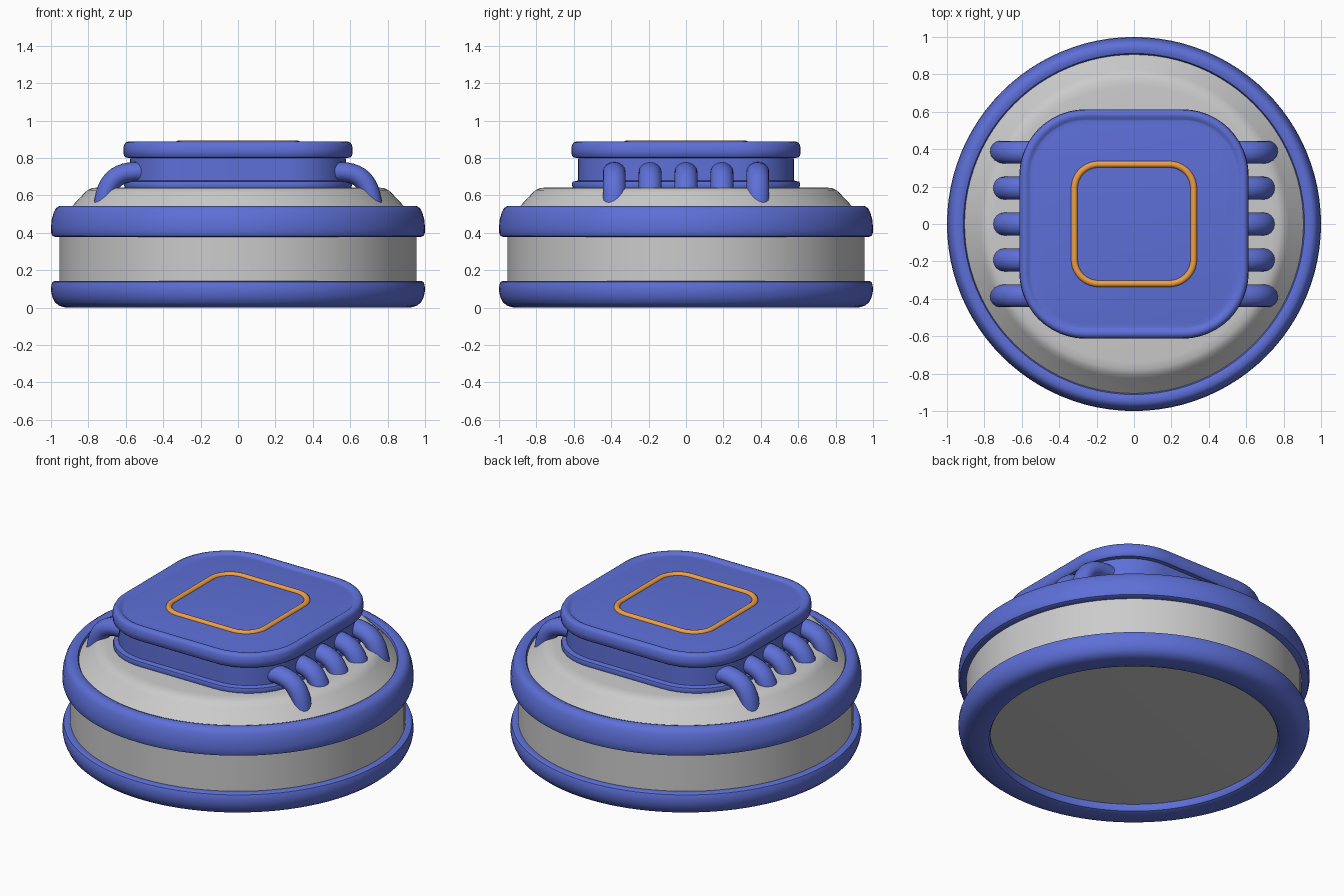
import bpy, bmesh, math

if "Cube" in bpy.data.objects:
    bpy.data.objects.remove(bpy.data.objects["Cube"])

BLUE = bpy.data.materials.new("blue")
BLUE.diffuse_color = (0.11, 0.16, 0.68, 1)
BLUE.use_nodes = True
BLUE.node_tree.nodes["Principled BSDF"].inputs["Base Color"].default_value = BLUE.diffuse_color
ORANGE = bpy.data.materials.new("orange")
ORANGE.diffuse_color = (0.85, 0.35, 0.06, 1)
ORANGE.use_nodes = True
ORANGE.node_tree.nodes["Principled BSDF"].inputs["Base Color"].default_value = ORANGE.diffuse_color


def finish(bm, name, mat, angle=40):
    bmesh.ops.remove_doubles(bm, verts=bm.verts, dist=1e-5)
    bmesh.ops.recalc_face_normals(bm, faces=bm.faces)
    me = bpy.data.meshes.new(name)
    bm.to_mesh(me)
    bm.free()
    ob = bpy.data.objects.new(name, me)
    bpy.context.collection.objects.link(ob)
    if mat:
        me.materials.append(mat)
    bpy.ops.object.select_all(action='DESELECT')
    ob.select_set(True)
    bpy.context.view_layer.objects.active = ob
    bpy.ops.object.shade_smooth_by_angle(angle=math.radians(angle))
    return ob


def skin(bm, rings, closed):
    """Join successive rings; close the profile or cap both ends."""
    pairs = list(zip(rings, rings[1:]))
    if closed:
        pairs.append((rings[-1], rings[0]))
    else:
        bm.faces.new(rings[0])
        bm.faces.new(rings[-1])
    for a, b in pairs:
        for i in range(len(a)):
            j = (i + 1) % len(a)
            bm.faces.new((a[i], a[j], b[j], b[i]))


def sweep(name, profile, core=0.0, closed=False, mat=None, seg=24):
    """Sweep (half width, z) points round a rounded square; core 0 is a circle."""
    bm = bmesh.new()
    rings = []
    for half, z in profile:
        r, ring = half - core, []
        for q in range(4):
            mid = math.pi / 4 + q * math.pi / 2
            cx = core * math.copysign(1, math.cos(mid))
            cy = core * math.copysign(1, math.sin(mid))
            # circles share the quadrant ends
            for k in range(seg + (1 if core else 0)):
                a = (q + k / seg) * math.pi / 2
                ring.append(bm.verts.new((cx + r * math.cos(a), cy + r * math.sin(a), z)))
        rings.append(ring)
    skin(bm, rings, closed)
    return finish(bm, name, mat)


# grey drum with a shallow domed shoulder, base recessed in the lower ring
sweep("drum_body", [(0.83, 0.05), (0.955, 0.06), (0.955, 0.48), (0.90, 0.529),
                    (0.825, 0.609), (0.805, 0.628), (0.78, 0.639), (0.74, 0.643)])

# blue bumper rings
sweep("lower_ring", [(0.82, 0.06), (0.818, 0.02), (0.825, 0.008), (0.845, 0.001), (0.88, 0.0),
                     (0.93, 0.002), (0.958, 0.011), (0.98, 0.03), (0.994, 0.06), (1.0, 0.09),
                     (0.998, 0.12), (0.992, 0.137), (0.98, 0.143), (0.94, 0.143)],
      closed=True, mat=BLUE)
sweep("upper_ring", [(0.94, 0.378), (0.98, 0.378), (0.993, 0.384), (0.999, 0.40), (1.0, 0.43),
                     (0.996, 0.47), (0.985, 0.51), (0.972, 0.533), (0.955, 0.543),
                     (0.93, 0.544), (0.912, 0.537), (0.904, 0.52), (0.90, 0.49)],
      closed=True, mat=BLUE)

# square housing: foot flange, neck, rimmed top plate
sweep("top_housing", [(0.59, 0.632), (0.606, 0.642), (0.611, 0.658), (0.606, 0.673),
                      (0.578, 0.679), (0.576, 0.800), (0.60, 0.802), (0.61, 0.812),
                      (0.613, 0.84), (0.610, 0.868), (0.602, 0.882), (0.587, 0.888),
                      (0.572, 0.885), (0.56, 0.876), (0.553, 0.874), (0.53, 0.878)],
      core=0.26, mat=BLUE, seg=12)

# orange bead on the top plate
sweep("orange_trim", [(0.319 + 0.018 * math.cos(a), 0.876 + 0.017 * math.sin(a))
                      for a in [i * math.pi / 6 for i in range(12)]],
      core=0.19, closed=True, mat=ORANGE, seg=10)


# curved pipes from the housing down to the shoulder, mirrored left and right
def bezier(t, p):
    s = 1 - t
    w = (s ** 3, 3 * s * s * t, 3 * s * t * t, t ** 3)
    d = (-3 * s * s, 3 * s * s - 6 * s * t, 6 * s * t - 3 * t * t, 3 * t * t)
    return [sum(c * q[i] for c, q in zip(k, p)) for k in (w, d) for i in (0, 1)]


def pipe(name, side, y):
    bm = bmesh.new()
    path = [(0.48, 0.722), (0.66, 0.745), (0.71, 0.67), (0.722, 0.52)]
    rings = []
    for i in range(15):
        x, z, dx, dz = bezier(i / 14, path)
        n = math.hypot(dx, dz)
        nx, nz = -dz / n, dx / n
        ring = []
        for k in range(16):
            a = k * math.pi / 8
            h = 0.053 * math.sin(a)
            ring.append(bm.verts.new((side * (x + nx * h), y + 0.061 * math.cos(a), z + nz * h)))
        rings.append(ring)
    skin(bm, rings, False)
    finish(bm, name, BLUE)


for label, side in (("left", -1), ("right", 1)):
    for i in range(5):
        pipe(f"{label}_pipe_{i + 1}", side, (i - 2) * 0.192)
